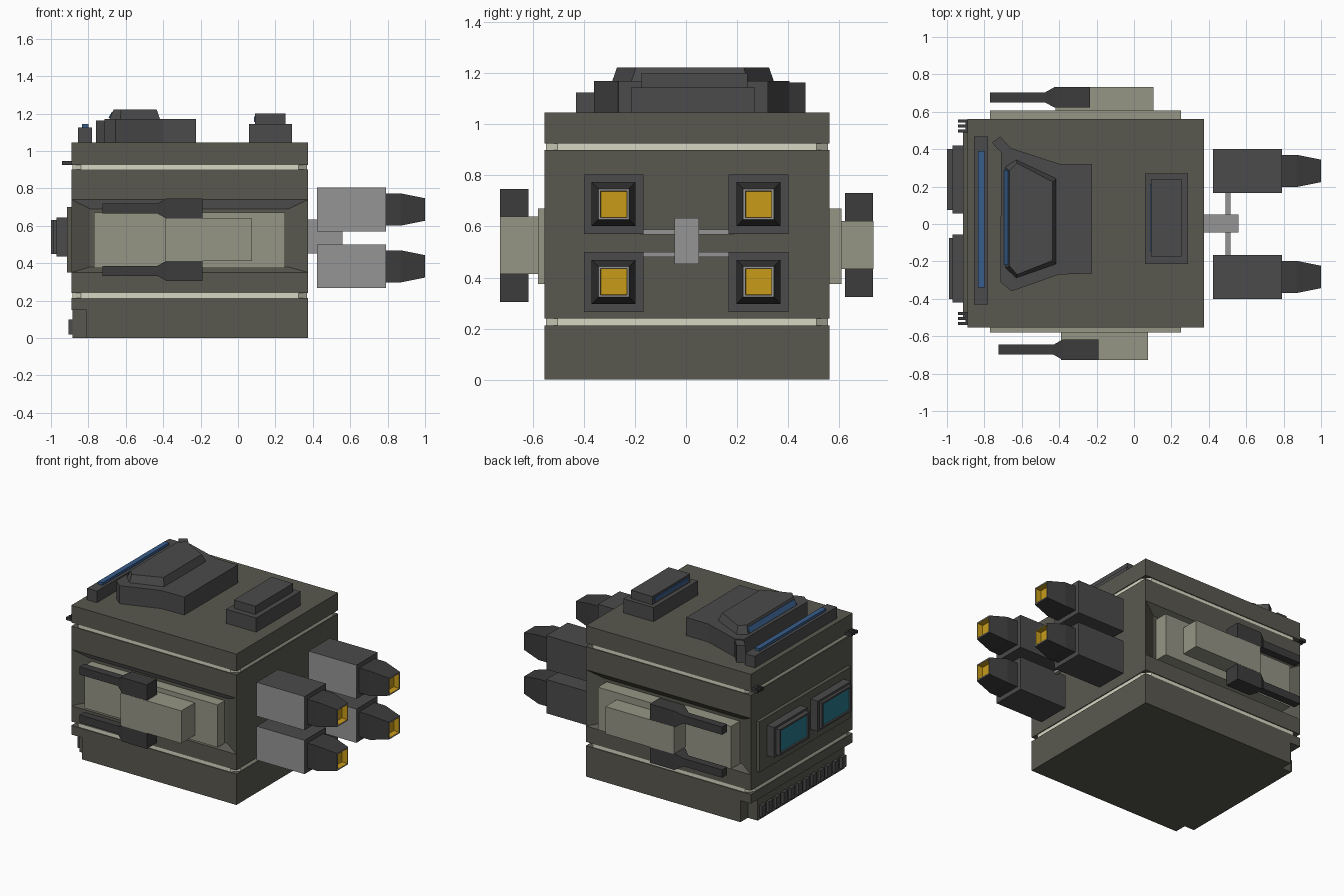
import bpy, bmesh, math
from mathutils import Matrix

if "Cube" in bpy.data.objects:
    bpy.data.objects.remove(bpy.data.objects["Cube"])


def mat(name, r, g, b):
    m = bpy.data.materials.new(name)
    m.diffuse_color = (r, g, b, 1)
    m.use_nodes = True
    m.node_tree.nodes["Principled BSDF"].inputs["Base Color"].default_value = m.diffuse_color
    return m


OLIVE = mat("olive", .1, .098, .078)
PANEL = mat("panel", .3, .3, .235)
DARK = mat("dark_grey", .07, .07, .072)
BLACK = mat("gun_grey", .045, .045, .045)
LIGHT = mat("light_grey", .3, .3, .3)
CREAM = mat("cream", .68, .68, .55)
TEAL = mat("teal", .02, .2, .27)
BLUE = mat("blue", .04, .11, .26)
YELLOW = mat("yellow", .58, .33, .01)


def finish(name, bm, *mats):
    bmesh.ops.recalc_face_normals(bm, faces=bm.faces)
    me = bpy.data.meshes.new(name)
    bm.to_mesh(me)
    bm.free()
    for m in mats:
        me.materials.append(m)
    ob = bpy.data.objects.new(name, me)
    bpy.context.collection.objects.link(ob)
    return ob


def loft(name, rings, *mats, caps=True):
    """Skin a list of equal-length point rings."""
    bm = bmesh.new()
    vs = [[bm.verts.new(p) for p in r] for r in rings]
    n = len(vs[0])
    for a, b in zip(vs, vs[1:]):
        for i in range(n):
            bm.faces.new((a[i], a[(i + 1) % n], b[(i + 1) % n], b[i]))
    if caps:
        bm.faces.new(vs[0])
        bm.faces.new(vs[-1])
    return finish(name, bm, *mats)


def box(name, x0, x1, y0, y1, z0, z1, *mats):
    r = [(x0, y0), (x1, y0), (x1, y1), (x0, y1)]
    return loft(name, [[(x, y, z) for x, y in r] for z in (z0, z1)], *mats)


def prism(name, pts, z0, z1, m, pts_top=None):
    return loft(name, [[(x, y, z0) for x, y in pts],
                       [(x, y, z1) for x, y in pts_top or pts]], m)


def square_tube(name, cy, cz, sections, *mats):
    """Square sections (x, half size) swept along x."""
    return loft(name, [[(x, cy + a * h, cz + b * h) for a, b in
                        ((-1, -1), (1, -1), (1, 1), (-1, 1))] for x, h in sections], *mats)


X0, X1, Y0, Y1 = -.89, .375, -.553, .561

# Hull layers
box("lower_hull", -.81, X1, Y0, Y1, 0, .16, OLIVE)
box("lower_hull_rim", X0, X1, Y0, Y1, .15, .213, OLIVE)
box("roof_slab", X0, X1, Y0, Y1, .925, 1.045, OLIVE)


def seam(name, z0, z1, g=.006, c=.045):
    a, b, d, e = X0 + g, X1 - g, Y0 + g, Y1 - g
    prism(name, [(a + c, d), (b - c, d), (b, d + c), (b, e - c), (b - c, e),
                 (a + c, e), (a, e - c), (a, d + c)], z0, z1, CREAM)


seam("lower_seam", .205, .245)
seam("upper_seam", .895, .93)

# Middle hull with a sloped recess on each side
bm = bmesh.new()
bmesh.ops.create_cube(bm, size=1, matrix=Matrix.Translation(
    ((X0 + X1) / 2, (Y0 + Y1) / 2, .57)) @ Matrix.Diagonal((X1 - X0, Y1 - Y0, .66, 1)))
for z in (.35, .74):
    bmesh.ops.bisect_plane(bm, geom=bm.verts[:] + bm.edges[:] + bm.faces[:],
                           plane_co=(0, 0, z), plane_no=(0, 0, 1))
bm.normal_update()
sides = [f for f in bm.faces if abs(f.normal.y) > .9 and .4 < f.calc_center_median().z < .7]
walls = bmesh.ops.inset_individual(bm, faces=sides, thickness=.02)["faces"]
for f in sides:
    for v in f.verts:
        v.co.x = -.79 if v.co.x < -.2 else .27
        v.co.z = .38 if v.co.z < .55 else .69
        v.co.y -= math.copysign(.05, v.co.y)
for f in walls:
    c = f.calc_center_median()
    if c.y < 0 and c.z > .65:
        f.material_index = 1
finish("middle_hull", bm, OLIVE, LIGHT)

# Side panels, gun mounts and twin guns: (outer panel y, inner/outer mount y, mount x, z, gun x shift)
for tag, s, py, my, mx0, mx1, z0, z1, gx in (
        ("front", -1, .58, .728, -.39, .075, .413, .638, 0),
        ("back", 1, .608, .733, -.42, .105, .433, .622, -.045)):
    box(tag + "_side_panel", -.77, .25, *sorted((s * .49, s * py)), .375, .67, PANEL)
    box(tag + "_gun_mount", mx0, mx1, *sorted((s * .55, s * my)), z0, z1, PANEL)
    for lvl, cz in (("lower", z0 - .054), ("upper", z1 + .054)):
        square_tube(f"{tag}_{lvl}_gun", s * (my - .056), cz,
                    [(-.19 + gx, .055), (-.38 + gx, .055), (-.43 + gx, .027), (-.725 + gx, .027)], BLACK)

# Nose plate and two framed windows
box("nose_plate", -.915, X0 + .01, -.5, .5, .35, .70, OLIVE)
for tag, cy, tip in (("left", .238, -1.0), ("right", -.238, -.99)):
    box(tag + "_window_base", -.97, -.91, cy - .182, cy + .182, .435, .645, DARK)
    rings = []
    for x, hy, hz in ((-.965, .163, .09), (tip, .163, .09), (tip, .148, .077), (tip + .015, .145, .074)):
        rings.append([(x, cy + a * hy, .54 + b * hz) for a, b in ((-1, -1), (1, -1), (1, 1), (-1, 1))])
    loft(tag + "_window_frame", rings, DARK)
    box(tag + "_window_glass", tip + .01, -.96, cy - .147, cy + .147, .464, .616, TEAL)

# Lower bumper with teeth, and antenna pins at the upper corners
box("bumper", -.885, -.80, -.47, .48, 0, .155, OLIVE)
for i in range(12):
    y = -.44 + i * .08
    box(f"bumper_tooth_{i}", -.905, -.88, y - .022, y + .022, .02, .1, DARK)
for tag, cy in (("left", .525), ("right", -.505)):
    for i in (-1, 0, 1):
        box(f"{tag}_pin_{i + 2}", -.94, -.80, cy + i * .027 - .008, cy + i * .027 + .008, .925, .945, BLACK)
    box(tag + "_pin_root", -.90, -.85, cy - .035, cy + .035, .925, .943, BLACK)

# Roof: sensor bar
box("sensor_bar", -.855, -.78, -.43, .468, 1.04, 1.125, DARK)
box("sensor_bar_light", -.835, -.80, -.34, .39, 1.12, 1.143, BLUE)

# Roof: bridge with a tapered cap and a light strip
prism("bridge", [(-.71, .38), (-.655, .405), (-.395, .32), (-.225, .32), (-.225, -.265),
                 (-.4, -.27), (-.655, -.36), (-.715, -.31)], 1.04, 1.17, DARK)
cap = [(-.63, .345), (-.415, .245), (-.415, -.215), (-.63, -.29), (-.69, -.235), (-.69, .305)]
top = [(-.625, .325), (-.435, .225), (-.435, -.195), (-.625, -.27), (-.665, -.225), (-.665, .285)]
prism("bridge_cap", cap, 1.165, 1.222, DARK, top)
prism("bridge_light", [(-.694, -.22), (-.66, -.22), (-.66, .29), (-.694, .29)], 1.175, 1.208, BLUE,
      [(-.675, -.22), (-.65, -.22), (-.65, .29), (-.675, .29)])
prism("bridge_sensor", [(-.76, .435), (-.715, .468), (-.65, .395), (-.695, .365)], 1.04, 1.163, DARK)

# Roof: rear housing
box("rear_housing", .06, .29, -.215, .27, 1.04, 1.143, DARK)
box("rear_housing_top", .09, .255, -.175, .24, 1.14, 1.2, DARK)
box("rear_housing_light", .086, .1, -.15, .215, 1.155, 1.185, BLUE)

# Engine support
box("engine_strut", .37, .558, -.045, .05, .452, .633, LIGHT)
for z in (.49, .578):
    box("engine_crossbar", .49, .515, -.18, .19, z - .009, z + .009, LIGHT)

# Four engines
for cy in (-.283, .284):
    for cz in (.687, .383):
        ob = box("engine_block", .422, .79, cy - .117, cy + .117, cz - .117, cz + .117, DARK, LIGHT)
        for p in ob.data.polygons:
            if p.normal.y < -.9:
                p.material_index = 1
        square_tube("engine_nozzle", cy, cz, [(.78, .086), (.87, .086), (1.0, .06)], BLACK).data
        nozzle = bpy.context.collection.objects[-1]
        bm = bmesh.new()
        bm.from_mesh(nozzle.data)
        # hollow out the exhaust end
        end = [f for f in bm.faces if f.normal.x > .9]
        ring = bmesh.ops.inset_individual(bm, faces=end, thickness=.012)["faces"]
        for f in ring:
            f.material_index = 1
        for f in bmesh.ops.inset_individual(bm, faces=end, thickness=.002, depth=-.04)["faces"] + end:
            f.material_index = 2
        bm.to_mesh(nozzle.data)
        bm.free()
        nozzle.data.materials.append(LIGHT)
        nozzle.data.materials.append(YELLOW)
